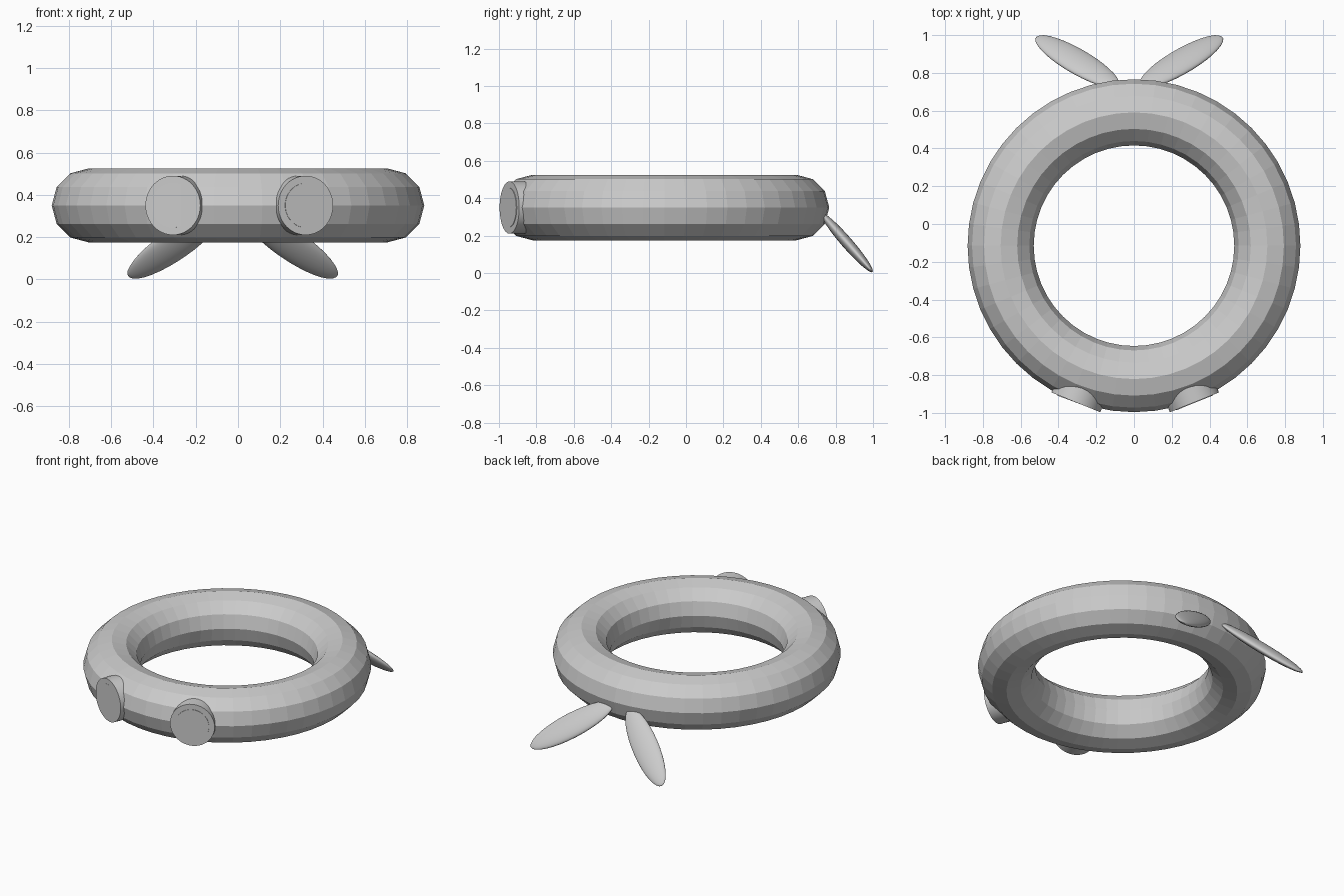
import bpy
from math import sin, cos, radians
from mathutils import Matrix, Vector

if "Cube" in bpy.data.objects:
    bpy.data.objects.remove(bpy.data.objects["Cube"])

RING_Y, RING_Z = -0.115, 0.35

# Main ring, flat facets
bpy.ops.mesh.primitive_torus_add(major_segments=48, minor_segments=12,
                                 major_radius=0.706, minor_radius=0.175,
                                 location=(0, RING_Y, RING_Z))
bpy.context.object.name = "ring_body"


def disc(name, centre, angle, radius, depth):
    """Cylinder whose outer face is centred at `centre`, facing outward at `angle` from -y."""
    n = Vector((sin(angle), -cos(angle), 0))
    bpy.ops.mesh.primitive_cylinder_add(vertices=48, radius=radius, depth=depth)
    ob = bpy.context.object
    ob.name = name
    ob.matrix_world = (Matrix.Translation(Vector(centre) - n * depth / 2)
                       @ n.to_track_quat('Z', 'Y').to_matrix().to_4x4())
    bpy.ops.object.shade_smooth_by_angle()
    return n


# Round eyes on the front, each with a slightly raised inner disc
for side, x, tilt, inner_tilt in (("left", -0.308, -22, -20.5), ("right", 0.32, 22, 22)):
    face = Vector((x, -0.944, RING_Z))
    n = disc(side + "_eye", face, radians(tilt), 0.14, 0.12)
    lift = 0.001 if side == "left" else 0.003
    disc(side + "_pupil", face + n * lift, radians(inner_tilt), 0.105, 0.03)

# Flattened tail fins, splayed and sloping down to the ground
for side, x, sign in (("left", -0.30, -1), ("right", 0.25, 1)):
    bpy.ops.mesh.primitive_uv_sphere_add(segments=32, ring_count=16, radius=1)
    ob = bpy.context.object
    ob.name = side + "_tail_fin"
    ob.matrix_world = (Matrix.Translation((x, 0.86, 0.163))
                       @ Matrix.Rotation(radians(-49), 4, 'X')
                       @ Matrix.Rotation(sign * radians(-47), 4, 'Z')
                       @ Matrix.Diagonal((0.085, 0.295, 0.03, 1)))
    bpy.ops.object.shade_smooth()
